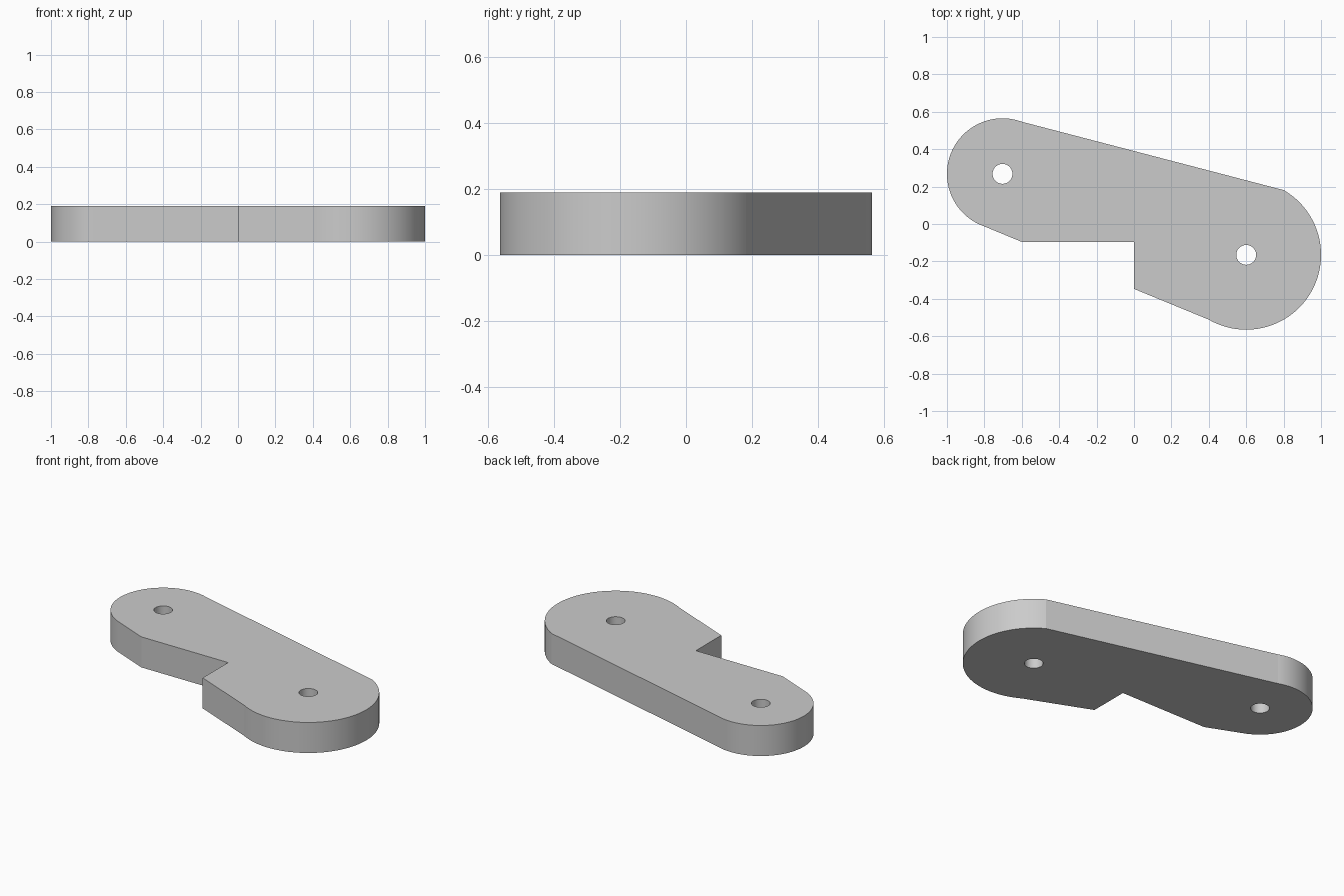
import bpy
import bmesh
from math import cos, sin, radians

cube = bpy.data.objects.get("Cube")
if cube:
    bpy.data.objects.remove(cube, do_unlink=True)

THICKNESS = 0.19
HOLE_RADIUS = 0.053
SMALL_END = (-0.703, 0.268)
LARGE_END = (0.6, -0.165)


def arc(centre, radius, start, end, steps):
    """Points along an arc, angles in degrees."""
    angles = [radians(start + (end - start) * i / steps) for i in range(steps + 1)]
    return [(centre[0] + radius * cos(a), centre[1] + radius * sin(a)) for a in angles]


def add_loop(bm, points):
    """Closed ring of edges on the ground plane."""
    verts = [bm.verts.new((x, y, 0)) for x, y in points]
    return [bm.edges.new((v, verts[i - 1])) for i, v in enumerate(verts)]


# Material
grey = bpy.data.materials.new("light_grey")
grey.use_nodes = True
colour = (0.6, 0.6, 0.6, 1)
grey.diffuse_color = colour
grey.node_tree.nodes["Principled BSDF"].inputs["Base Color"].default_value = colour

# Outline: two round ends joined by straight sides, with a stepped notch in front
outline = arc(LARGE_END, 0.4, 60, -120, 90)
outline += [(0, -0.347), (0, -0.097), (-0.597, -0.097)]
outline += arc(SMALL_END, 0.297, 250, 70, 90)

# Fill the outline around the two pivot holes, then extrude upward
bm = bmesh.new()
edges = add_loop(bm, outline)
for centre in (SMALL_END, LARGE_END):
    edges += add_loop(bm, arc(centre, HOLE_RADIUS, 0, 360, 128)[:-1])
bmesh.ops.triangle_fill(bm, edges=edges, use_beauty=True, use_dissolve=False, normal=(0, 0, 1))
result = bmesh.ops.extrude_face_region(bm, geom=bm.faces[:], use_keep_orig=True)
top = [g for g in result["geom"] if isinstance(g, bmesh.types.BMVert)]
bmesh.ops.translate(bm, verts=top, vec=(0, 0, THICKNESS))
bmesh.ops.recalc_face_normals(bm, faces=bm.faces[:])

mesh = bpy.data.meshes.new("lever_plate")
bm.to_mesh(mesh)
bm.free()
mesh.materials.append(grey)
plate = bpy.data.objects.new("lever_plate", mesh)
bpy.context.collection.objects.link(plate)

# Smooth round walls, crisp straight walls
bpy.ops.object.select_all(action="DESELECT")
plate.select_set(True)
bpy.context.view_layer.objects.active = plate
bpy.ops.object.shade_smooth_by_angle(angle=radians(3))
